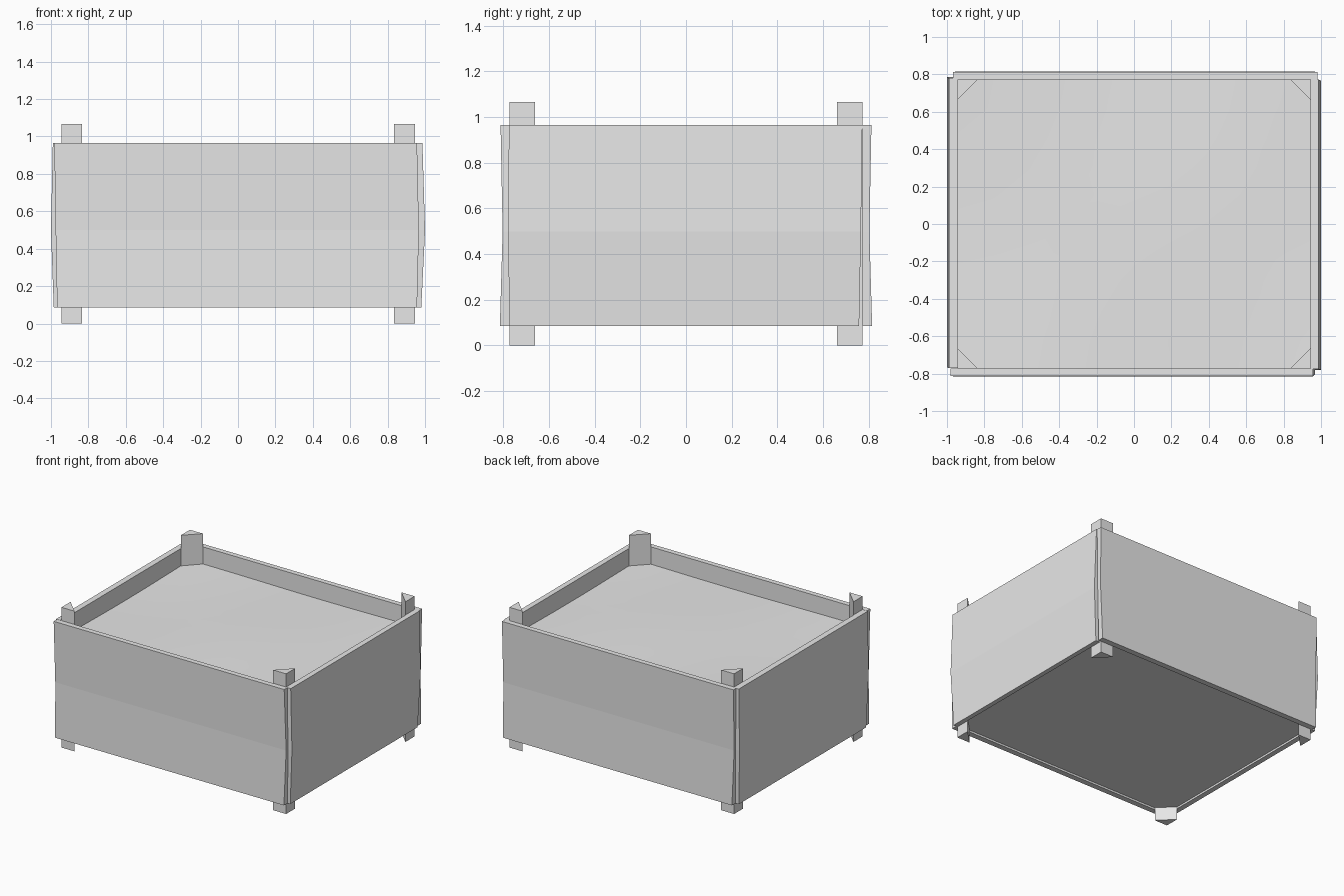
import bpy
import bmesh
import math

cube = bpy.data.objects.get("Cube")
if cube:
    bpy.data.objects.remove(cube)

grey = bpy.data.materials.new("plain_grey")
grey.use_nodes = True
grey.diffuse_color = (0.8, 0.8, 0.8, 1)
grey.node_tree.nodes["Principled BSDF"].inputs["Base Color"].default_value = (0.8, 0.8, 0.8, 1)

INNER_X, INNER_Y = 0.945, 0.772
BOTTOM, MIDDLE, TOP = 0.085, 0.5, 0.965


def finish(name, bm):
    bmesh.ops.recalc_face_normals(bm, faces=bm.faces)
    mesh = bpy.data.meshes.new(name)
    bm.to_mesh(mesh)
    bm.free()
    mesh.materials.append(grey)
    obj = bpy.data.objects.new(name, mesh)
    bpy.context.collection.objects.link(obj)
    return obj


def loft(name, rings):
    """Join rings of points into a closed solid."""
    bm = bmesh.new()
    rows = [[bm.verts.new(p) for p in ring] for ring in rings]
    bm.faces.new(rows[0])
    bm.faces.new(rows[-1])
    for low, high in zip(rows, rows[1:]):
        for i in range(len(low)):
            j = (i + 1) % len(low)
            bm.faces.new((low[i], low[j], high[j], high[i]))
    return finish(name, bm)


def panel(name, side, lengthwise, inner, outers, starts, ends):
    """Slightly warped wall board, given at its bottom, middle and top."""
    rings = []
    for z, out, a, b in zip((BOTTOM, MIDDLE, TOP), outers, starts, ends):
        ring = [(a, side * inner), (b, side * inner), (b, side * out), (a, side * out)]
        rings.append([(u, v, z) if lengthwise else (v, u, z) for u, v in ring])
    return loft(name, rings)


# Warped wall boards
panel("front_panel", -1, True, INNER_Y, (0.815, 0.803, 0.812),
      (-0.967, -0.975, -0.982), (0.957, 0.967, 0.957))
panel("back_panel", 1, True, INNER_Y, (0.815, 0.803, 0.812),
      (-0.957, -0.967, -0.967), (0.967, 0.975, 0.98))
panel("left_panel", 1, False, INNER_X, (0.98, 1.0, 0.986),
      (-0.772, -0.78, -0.775), (0.758, 0.766, 0.772))
panel("right_panel", -1, False, INNER_X, (0.985, 1.0, 0.99),
      (-0.758, -0.766, -0.77), (0.772, 0.785, 0.78))

# Triangular corner posts
LEG = 0.11
for sx, x_name in ((1, "left"), (-1, "right")):
    for sy, y_name in ((-1, "front"), (1, "back")):
        outline = [(INNER_X, INNER_Y), (INNER_X - LEG, INNER_Y), (INNER_X, INNER_Y - LEG)]
        loft(f"{y_name}_{x_name}_post",
             [[(sx * x, sy * y, z) for x, y in outline] for z in (0, 1.066)])

# Floor board
rect = [(-INNER_X, -INNER_Y), (INNER_X, -INNER_Y), (INNER_X, INNER_Y), (-INNER_X, INNER_Y)]
loft("floor_board", [[(x, y, z) for x, y in rect] for z in (0.1, 0.14)])

# Gently uneven filling
bm = bmesh.new()
bmesh.ops.create_grid(bm, x_segments=10, y_segments=10, size=1)
for v in bm.verts:
    x, y = v.co.x, v.co.y
    v.co = (x * INNER_X, y * INNER_Y, 0.832 + 0.008 * math.sin(3 * x + 1) * math.cos(2 * y))
filling = finish("filling", bm)
for face in filling.data.polygons:
    face.use_smooth = True
if filling.data.polygons[0].normal.z < 0:
    filling.data.flip_normals()
